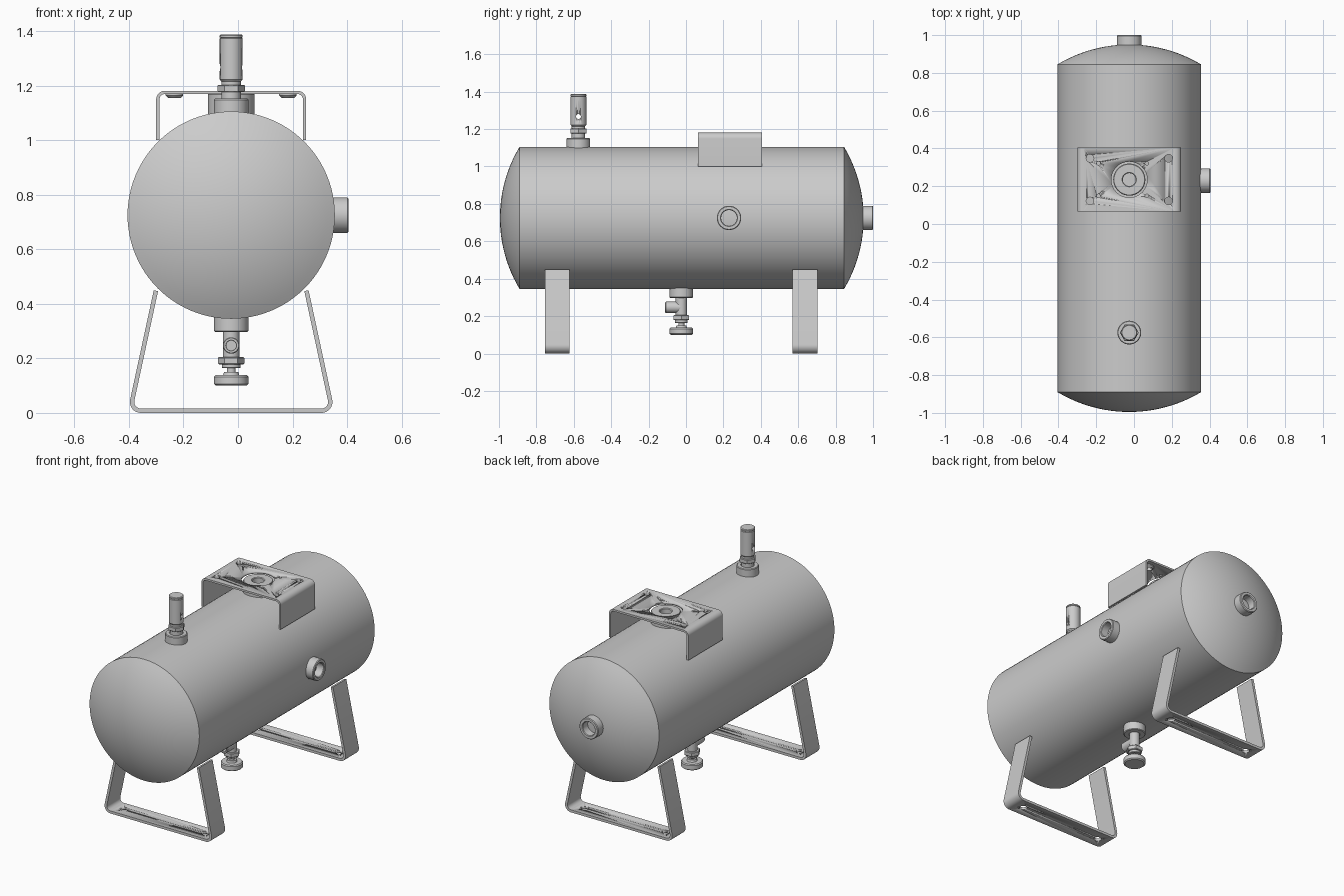
import bpy, bmesh, math
from mathutils import Vector

if "Cube" in bpy.data.objects:
    bpy.data.objects.remove(bpy.data.objects["Cube"])

CX, CZ, R = -0.025, 0.725, 0.38   # tank axis and radius


def finish(name, bm, angle=30):
    bmesh.ops.remove_doubles(bm, verts=bm.verts, dist=1e-5)
    bmesh.ops.recalc_face_normals(bm, faces=bm.faces)
    me = bpy.data.meshes.new(name)
    bm.to_mesh(me)
    bm.free()
    ob = bpy.data.objects.new(name, me)
    bpy.context.collection.objects.link(ob)
    bpy.ops.object.select_all(action='DESELECT')
    ob.select_set(True)
    bpy.context.view_layer.objects.active = ob
    bpy.ops.object.shade_smooth_by_angle(angle=math.radians(angle))
    return ob


def lathe(name, prof, loc, axis=(0, 0, 1), segs=48, angle=30):
    """Revolve (radius, height) points around an axis through loc."""
    q = Vector((0, 0, 1)).rotation_difference(Vector(axis))
    bm = bmesh.new()
    rings = []
    for r, h in prof:
        rings.append([bm.verts.new(q @ Vector((r * math.cos(a), r * math.sin(a), h)) + Vector(loc))
                      for a in (2 * math.pi * i / segs for i in range(segs))] if r > 0
                     else [bm.verts.new(q @ Vector((0, 0, h)) + Vector(loc))] * segs)
    for a, b in zip(rings, rings[1:]):
        for i in range(segs):
            j = (i + 1) % segs
            bm.faces.new(list(dict.fromkeys((a[i], a[j], b[j], b[i]))))
    return finish(name, bm, angle)


def fillet(pts, rad, n=8):
    """Round the inner corners of an open polyline."""
    out = [pts[0]]
    for a, p, b in zip(pts, pts[1:], pts[2:]):
        u, v = (a - p).normalized(), (b - p).normalized()
        half = u.angle(v) / 2
        c = p + (u + v).normalized() * rad / math.sin(half)
        s = p + u * rad / math.tan(half) - c
        e = p + v * rad / math.tan(half) - c
        t = s.angle(e)
        out += [c + (s * math.sin((1 - k / n) * t) + e * math.sin(k / n * t)) / math.sin(t)
                for k in range(n + 1)]
    return out + [pts[-1]]


def strap(name, pts, rad, thick, y0, y1):
    """Bent flat bar: x-z centre line given thickness and swept along y."""
    path = fillet([Vector((CX + x, 0, z)) for x, z in pts], rad)
    bm = bmesh.new()
    rows = []
    for i, p in enumerate(path):
        d = (path[min(i + 1, len(path) - 1)] - path[max(i - 1, 0)]).normalized()
        n = Vector((-d.z, 0, d.x)) * thick / 2
        rows.append([bm.verts.new((w.x, y, w.z)) for w, y in
                     ((p + n, y0), (p + n, y1), (p - n, y1), (p - n, y0))])
    for a, b in zip(rows, rows[1:]):
        for i in range(4):
            j = (i + 1) % 4
            bm.faces.new((a[i], a[j], b[j], b[i]))
    bm.faces.new(rows[0])
    bm.faces.new(rows[-1])
    return finish(name, bm)


def drill(ob, loc, r, axis=(0, 0, 1), depth=0.1):
    cut = lathe("cutter", [(0, -depth), (r, -depth), (r, depth), (0, depth)], loc, axis, 32)
    cut.hide_render = True
    m = ob.modifiers.new("hole", 'BOOLEAN')
    m.operation, m.object, m.solver = 'DIFFERENCE', cut, 'EXACT'
    bpy.context.view_layer.objects.active = ob
    bpy.ops.object.modifier_apply(modifier=m.name)
    bpy.data.objects.remove(cut)


def port(name, loc, axis, r, bore, top, low):
    """Threaded boss with a bore, from low to top along the axis."""
    c = 0.004
    lathe(name, [(0, low), (r, low), (r, top - c), (r - c, top), (bore + c, top),
                 (bore, top - c), (bore, low + 0.01), (0, low + 0.01)], loc, axis)


# Tank: shell with shallow spherical heads
D = 0.105
RS = (R * R + D * D) / (2 * D)
A = math.asin(R / RS)
cap = [(RS * math.sin(A * k / 12), RS * (1 - math.cos(A * k / 12))) for k in range(13)]
prof = [(r, -0.995 + d) for r, d in cap] + [(r, 0.95 - d) for r, d in reversed(cap)]
lathe("tank", prof, (CX, 0, CZ), (0, 1, 0), 96, 15)

# Ports
port("side_port", (CX, 0.23, CZ), (1, 0, 0), 0.065, 0.042, 0.43, 0.365)
port("back_port", (CX, 0, CZ), (0, 1, 0), 0.065, 0.042, 1.0, 0.935)
port("pump_port", (CX, 0.235, 0), (0, 0, 1), 0.085, 0.034, 1.172, 1.09)
port("relief_port", (CX, -0.575, 0), (0, 0, 1), 0.063, 0.036, 1.152, 1.09)
port("drain_port", (CX, -0.025, 0), (0, 0, -1), 0.063, 0.028, -0.297, -0.36)

# Top mounting bracket with holes and weld nuts
bracket = strap("top_bracket", [(-0.269, 1.0), (-0.269, 1.175), (0.269, 1.175), (0.269, 1.0)],
                0.026, 0.012, 0.065, 0.405)
drill(bracket, (CX, 0.235, 1.175), 0.095)
for sx in (-1, 1):
    for sy in (-1, 1):
        x, y = CX + sx * 0.208, 0.235 + sy * 0.113
        drill(bracket, (x, y, 1.175), 0.02)
        drill(bracket, (CX - 0.035 + sx * 0.128, 0.235 + sy * 0.086, 1.175), 0.009)
        lathe("weld_nut", [(0.02, 1.17), (0.032, 1.17), (0.032, 1.163), (0.024, 1.155),
                           (0.02, 1.155), (0.02, 1.17)], (x, y, 0), segs=32)

# Legs: bent straps with bolt holes
for name, y0, y1 in (("front_leg", -0.755, -0.622), ("back_leg", 0.57, 0.702)):
    leg = strap(name, [(-0.276, 0.453), (-0.371, 0.013), (0.371, 0.013), (0.276, 0.453)],
                0.032, 0.016, y0, y1)
    for s in (-1, 1):
        drill(leg, (CX + s * 0.28, (y0 + y1) / 2, 0.01), 0.022, depth=0.05)
    leg.location.z = -0.005

# Relief valve
at = (CX, -0.575, 0)
lathe("relief_collar", [(0, 1.12), (0.036, 1.12), (0.036, 1.18), (0, 1.18)], at)
lathe("relief_hex", [(0, 1.176), (0.047, 1.176), (0.05, 1.179), (0.05, 1.2), (0.047, 1.203),
                     (0, 1.203)], at, segs=6)
body = lathe("relief_body", [(0, 1.2), (0.036, 1.2), (0.036, 1.215), (0.042, 1.222), (0.042, 1.373),
                             (0.039, 1.375), (0.042, 1.377), (0.042, 1.384), (0.038, 1.388),
                             (0, 1.388)], at)
drill(body, (CX, -0.575, 1.267), 0.013, (1, 0, 0))

# Drain valve
at = (CX, -0.025, 0)
lathe("drain_body", [(0, 0.2), (0.03, 0.2), (0.03, 0.32), (0, 0.32)], at)
lathe("drain_outlet", [(0, 0), (0.03, 0), (0.03, 0.083), (0.027, 0.086), (0.02, 0.086),
                       (0.018, 0.084), (0.018, 0.04), (0, 0.04)], (CX, -0.025, 0.247), (0, -1, 0))
lathe("drain_hex", [(0, 0.178), (0.045, 0.178), (0.048, 0.181), (0.048, 0.202), (0.045, 0.205),
                    (0, 0.205)], at, segs=6)
lathe("drain_gland", [(0, 0.164), (0.032, 0.164), (0.034, 0.166), (0.034, 0.18), (0, 0.18)], at)
lathe("drain_stem", [(0, 0.13), (0.016, 0.13), (0.016, 0.17), (0, 0.17)], at, segs=32)
lathe("drain_knob", [(0, 0.1), (0.056, 0.1), (0.063, 0.106), (0.063, 0.132), (0.058, 0.138),
                     (0.03, 0.138), (0.026, 0.15), (0, 0.15)], at)
